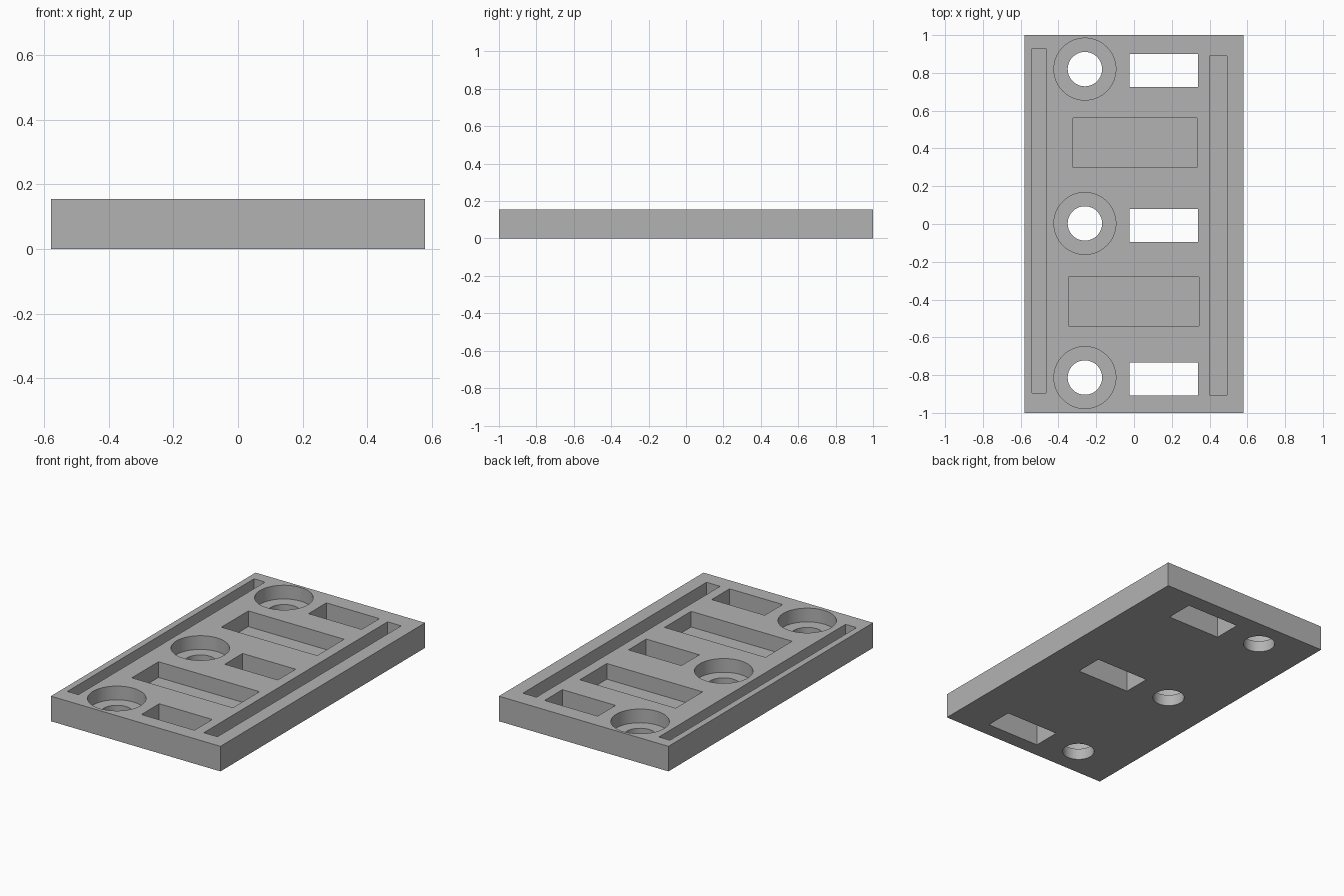
import bpy

old = bpy.data.objects.get("Cube")
if old:
    bpy.data.objects.remove(old, do_unlink=True)

HEIGHT = 0.155
POCKET = 0.097    # depth of blind pockets and grooves
BORE = 0.085      # depth of counterbores
THROUGH = 0.3     # deeper than the plate


def box(name, x0, x1, y0, y1, z0, z1):
    bpy.ops.mesh.primitive_cube_add(
        size=1, location=((x0 + x1) / 2, (y0 + y1) / 2, (z0 + z1) / 2))
    ob = bpy.context.object
    ob.name = name
    ob.scale = (x1 - x0, y1 - y0, z1 - z0)
    bpy.ops.object.transform_apply(location=False, rotation=False, scale=True)
    return ob


def cut(cutter):
    """Subtract the cutter from the plate and remove it."""
    cutter.hide_render = True
    bpy.context.view_layer.objects.active = plate
    mod = plate.modifiers.new("cut", 'BOOLEAN')
    mod.operation = 'DIFFERENCE'
    mod.solver = 'EXACT'
    mod.object = cutter
    bpy.ops.object.modifier_apply(modifier=mod.name)
    bpy.data.objects.remove(cutter, do_unlink=True)


def cut_box(x0, x1, y0, y1, depth):
    cut(box("box_cutter", x0, x1, y0, y1, HEIGHT - depth, HEIGHT + 0.1))


def cut_round(x, y, radius, depth):
    top = HEIGHT + 0.1
    bpy.ops.mesh.primitive_cylinder_add(
        vertices=64, radius=radius, depth=depth + 0.1,
        location=(x, y, top - (depth + 0.1) / 2))
    cut(bpy.context.object)


# Base plate
plate = box("mounting_plate", -0.58, 0.58, -1, 1, 0, HEIGHT)
grey = bpy.data.materials.new("plain grey")
grey.use_nodes = True
colour = (0.45, 0.45, 0.45, 1)
grey.diffuse_color = colour
grey.node_tree.nodes["Principled BSDF"].inputs["Base Color"].default_value = colour
plate.data.materials.append(grey)

# Long side grooves
cut_box(-0.54, -0.465, -0.895, 0.928, POCKET)
cut_box(0.40, 0.493, -0.905, 0.89, POCKET)

# Wide blind pockets
cut_box(-0.322, 0.333, 0.298, 0.561, POCKET)
cut_box(-0.348, 0.343, -0.54, -0.28, POCKET)

# Counterbored screw holes, each with a rectangular window beside it
for hole_y, window_y in ((0.82, 0.812), (0.003, -0.007), (-0.813, -0.821)):
    cut_round(-0.26, hole_y, 0.164, BORE)
    cut_round(-0.26, hole_y, 0.091, THROUGH)
    cut_box(-0.025, 0.338, window_y - 0.087, window_y + 0.087, THROUGH)

# Smooth bores, crisp edges
bpy.ops.object.select_all(action='DESELECT')
plate.select_set(True)
bpy.context.view_layer.objects.active = plate
bpy.ops.object.shade_smooth_by_angle()
